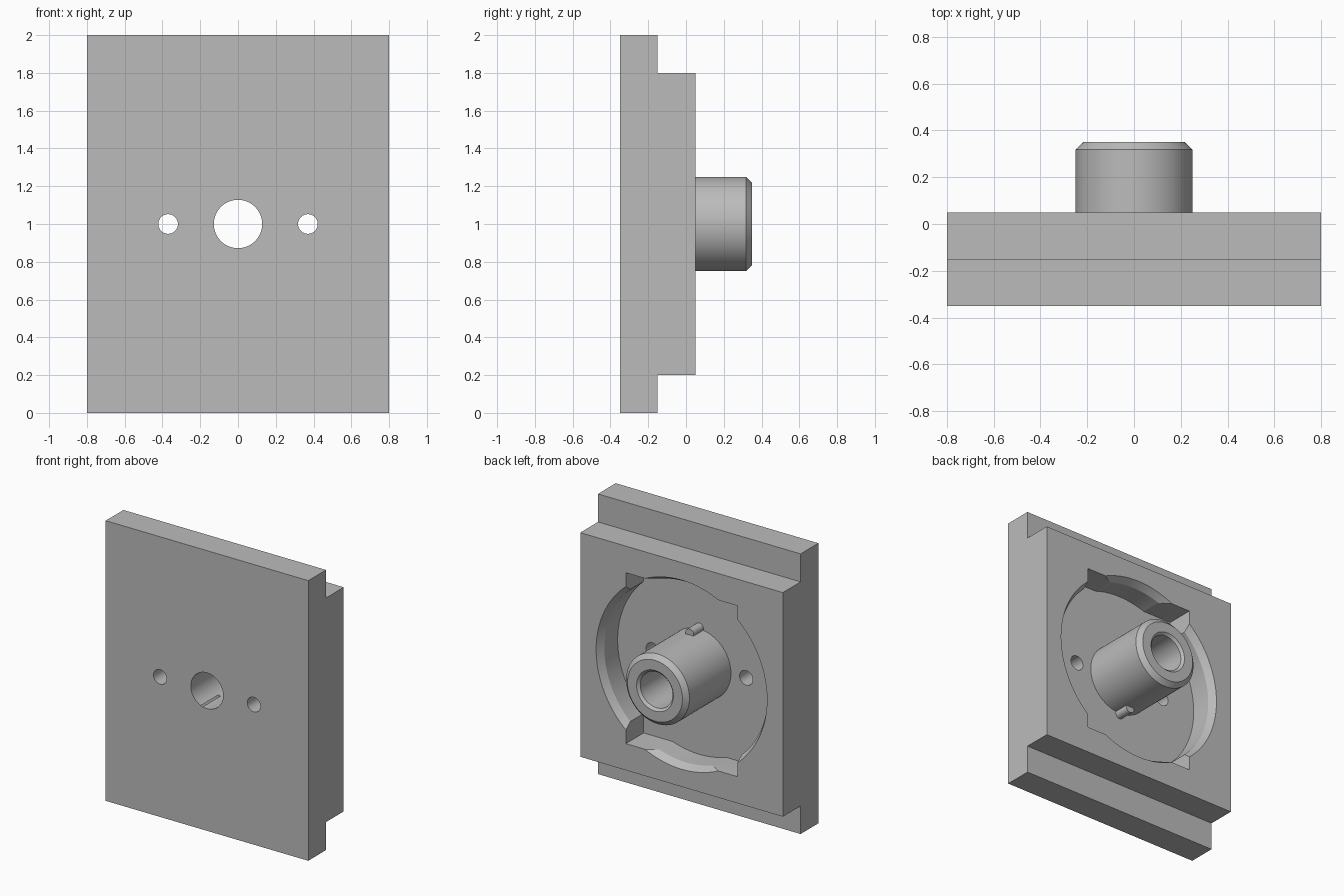
import bpy, bmesh, math
from mathutils import Matrix, Vector

cube = bpy.data.objects.get("Cube")
if cube:
    bpy.data.objects.remove(cube, do_unlink=True)

grey = bpy.data.materials.new("machined grey")
grey.use_nodes = True
colour = (0.5, 0.5, 0.5, 1)
grey.diffuse_color = colour
grey.node_tree.nodes["Principled BSDF"].inputs["Base Color"].default_value = colour

MID = 1.0      # height of the bore axis
FLOOR = -0.15  # depth of the pocket floor


def make(name, bm):
    bmesh.ops.remove_doubles(bm, verts=bm.verts, dist=1e-5)
    bmesh.ops.recalc_face_normals(bm, faces=bm.faces)
    mesh = bpy.data.meshes.new(name)
    bm.to_mesh(mesh)
    bm.free()
    mesh.materials.append(grey)
    ob = bpy.data.objects.new(name, mesh)
    bpy.context.collection.objects.link(ob)
    return ob


def extrude(name, points, vector):
    """Prism from a closed outline."""
    bm = bmesh.new()
    face = bm.faces.new([bm.verts.new(p) for p in points])
    out = bmesh.ops.extrude_face_region(bm, geom=[face], use_keep_orig=True)
    verts = [v for v in out["geom"] if isinstance(v, bmesh.types.BMVert)]
    bmesh.ops.translate(bm, verts=verts, vec=vector)
    return make(name, bm)


def lathe(name, profile, x=0, z=MID, closed=False, steps=96):
    """Turn a (radius, y) profile about an axis along y."""
    bm = bmesh.new()
    verts = [bm.verts.new((x + r, y, z)) for r, y in profile]
    pairs = list(zip(verts, verts[1:]))
    if closed:
        pairs.append((verts[-1], verts[0]))
    edges = [bm.edges.new(p) for p in pairs]
    bmesh.ops.spin(bm, geom=verts + edges, cent=(x, 0, z), axis=(0, 1, 0),
                   angle=math.tau, steps=steps)
    return make(name, bm)


def rod(name, r, y0, y1, x=0, z=MID, steps=48):
    return lathe(name, [(0, y0), (r, y0), (r, y1), (0, y1)], x, z, steps=steps)


def cut(target, cutter):
    mod = target.modifiers.new("cut", 'BOOLEAN')
    mod.operation = 'DIFFERENCE'
    mod.solver = 'EXACT'
    mod.object = cutter
    bpy.context.view_layer.objects.active = target
    bpy.ops.object.modifier_apply(modifier=mod.name)
    bpy.data.objects.remove(cutter, do_unlink=True)


# Stepped base plate
step = [(-0.35, 0), (-0.15, 0), (-0.15, 0.2), (0.05, 0.2),
        (0.05, 1.8), (-0.15, 1.8), (-0.15, 2), (-0.35, 2)]
body = extrude("base_plate", [(-0.8, y, z) for y, z in step], (1.6, 0, 0))

# Round pocket with a chamfered rim
cut(body, lathe("pocket_cutter", [(0, FLOOR), (0.645, FLOOR), (0.645, 0),
                                  (0.675, 0.05), (0.675, 0.1), (0, 0.1)]))

# Four pointed corner reliefs around the pocket
w, h = 0.44, 0.61
corners = [(-w, -h), (w, -h), (w, h), (-w, h)]
cut(body, extrude("corner_cutter", [(x, FLOOR, MID + z) for x, z in corners],
                  (0, 0.25, 0)))

# Through bore and two screw holes
for x, r in ((0, 0.128), (-0.37, 0.052), (0.37, 0.052)):
    cut(body, rod("hole_cutter", r, -0.5, 0.2, x))

# Hollow centre post with chamfered end
post = lathe("centre_post", [(0.128, FLOOR), (0.25, FLOOR), (0.25, 0.318),
                             (0.217, 0.35), (0.145, 0.35), (0.128, 0.333)],
             closed=True)

# Locating pins on the top and bottom of the post
pins = [rod(name, 0.033, FLOOR, -0.04, 0, MID + s * 0.26, 24)
        for name, s in (("upper_pin", 1), ("lower_pin", -1))]

# Smooth shading on round walls, sharp edges elsewhere
bpy.ops.object.select_all(action='DESELECT')
for ob in [body, post] + pins:
    ob.select_set(True)
bpy.context.view_layer.objects.active = body
bpy.ops.object.shade_smooth_by_angle(angle=math.radians(30))
